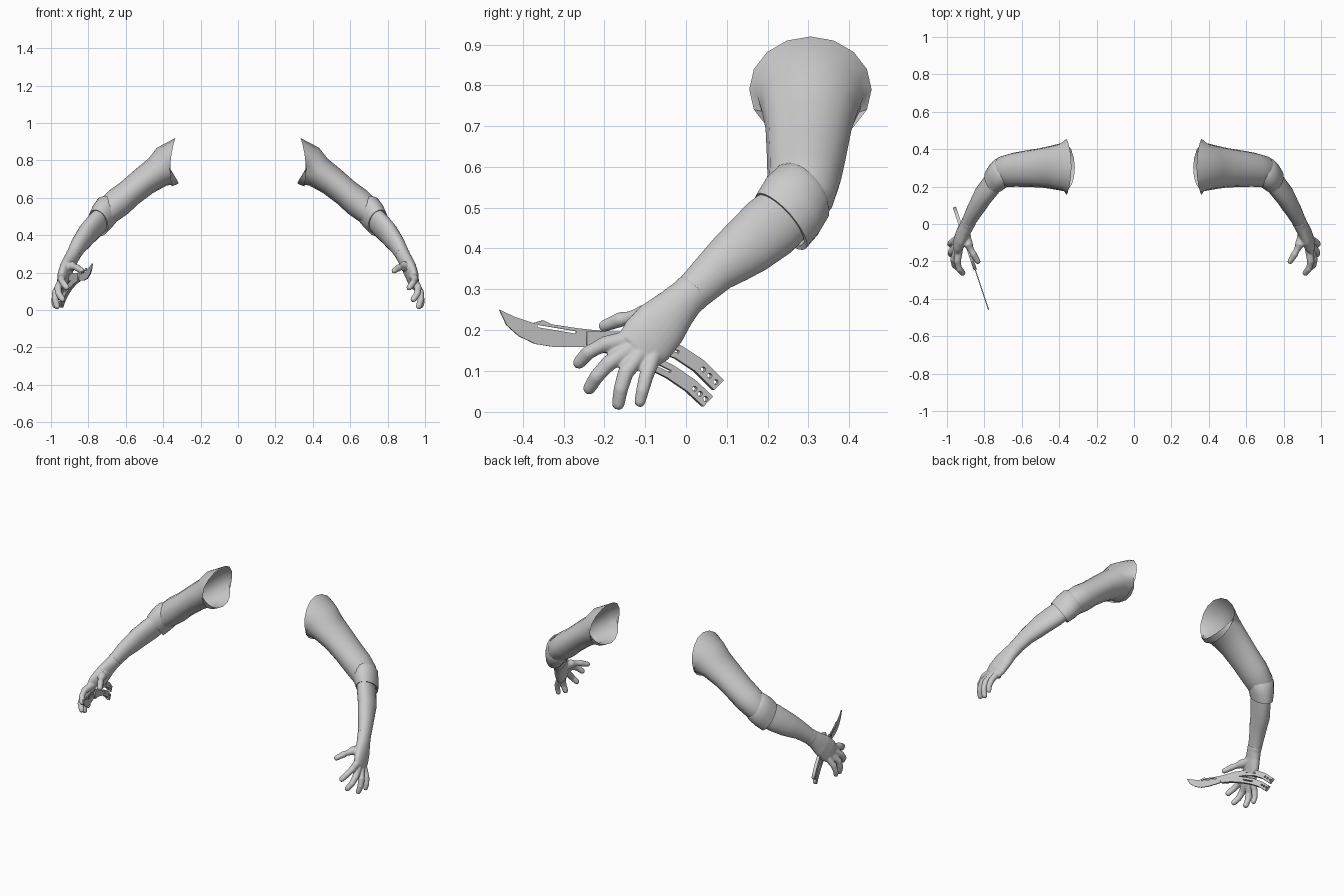
import bpy, bmesh, math
from mathutils import Vector, Matrix

cube = bpy.data.objects.get("Cube")
if cube:
    bpy.data.objects.remove(cube, do_unlink=True)

grey = bpy.data.materials.new("plain grey")
grey.use_nodes = True
grey.diffuse_color = (0.6, 0.6, 0.6, 1)
grey.node_tree.nodes["Principled BSDF"].inputs["Base Color"].default_value = (0.6, 0.6, 0.6, 1)

ACROSS = Vector((0, 0.64, -0.77))   # wide direction of forearm and palm


def loft(bm, rings, ref, n=20, side=1, axis=None, start=None, caps=False, saddle=0):
    """Skin elliptical rings (x, y, z, wide radius, thin radius) along a path."""
    pts = [Vector(r[:3]) for r in rings]
    loops = []
    for i, r in enumerate(rings):
        t = pts[min(i + 1, len(pts) - 1)] - pts[max(i - 1, 0)]
        t = Vector(axis) if axis else t
        if i == 0 and start:
            t = Vector(start)
        t.normalize()
        u = (ref - t * ref.dot(t)).normalized()
        v = t.cross(u)
        loop = []
        for k in range(n):
            a = math.tau * k / n
            p = pts[i] + u * r[3] * math.cos(a) + v * r[4] * math.sin(a)
            if i == 0:
                p.x += saddle * math.cos(a) ** 2
            loop.append(bm.verts.new((p.x * side, p.y, p.z)))
        loops.append(loop)
    for a, b in zip(loops, loops[1:]):
        for k in range(n):
            bm.faces.new((a[k], a[(k + 1) % n], b[(k + 1) % n], b[k]))
    if caps:
        bm.faces.new(loops[0])
        bm.faces.new(loops[-1])


def finish(bm, name, sharp=50):
    bmesh.ops.recalc_face_normals(bm, faces=bm.faces[:])
    mesh = bpy.data.meshes.new(name)
    bm.to_mesh(mesh)
    bm.free()
    mesh.materials.append(grey)
    ob = bpy.data.objects.new(name, mesh)
    bpy.context.collection.objects.link(ob)
    for p in mesh.polygons:
        p.use_smooth = True
    mesh.set_sharp_from_angle(angle=math.radians(sharp))
    return ob


def finger(bm, path, side):
    """Tapered tube with a rounded tip."""
    rings = [(*p[:3], p[3], p[3]) for p in path]
    end, prev, r = Vector(path[-1][:3]), Vector(path[-2][:3]), path[-1][3]
    d = (end - prev).normalized()
    for along, size in ((0.5, 0.85), (0.85, 0.5)):
        rings.append((*(end + d * r * along), r * size, r * size))
    loft(bm, rings, Vector((0.3, 0.9, 0.1)), 12, side, caps=True)


sleeve = [(0.345, 0.305, 0.79, 0.15, 0.13), (0.375, 0.305, 0.772, 0.13, 0.112),
          (0.43, 0.303, 0.738, 0.118, 0.087), (0.50, 0.30, 0.69, 0.105, 0.079),
          (0.58, 0.295, 0.625, 0.097, 0.075), (0.64, 0.29, 0.576, 0.091, 0.08),
          (0.69, 0.28, 0.533, 0.086, 0.074), (0.72, 0.26, 0.50, 0.07, 0.06)]
cuff = [(0.685, 0.295, 0.55, 0.076, 0.066), (0.695, 0.287, 0.538, 0.088, 0.074),
        (0.722, 0.26, 0.503, 0.094, 0.07), (0.748, 0.233, 0.466, 0.09, 0.06),
        (0.747, 0.234, 0.468, 0.078, 0.051), (0.73, 0.25, 0.49, 0.076, 0.05)]
forearm = [(0.73, 0.25, 0.49, 0.076, 0.05), (0.765, 0.205, 0.451, 0.08, 0.051),
           (0.808, 0.15, 0.405, 0.073, 0.05), (0.83, 0.11, 0.375, 0.065, 0.047),
           (0.853, 0.072, 0.345, 0.055, 0.043), (0.885, 0.012, 0.288, 0.046, 0.036)]
palm = [(0.88, 0.02, 0.296, 0.048, 0.039), (0.889, 0.0, 0.278, 0.048, 0.037),
        (0.903, -0.025, 0.253, 0.054, 0.036), (0.92, -0.06, 0.215, 0.067, 0.035),
        (0.935, -0.095, 0.175, 0.07, 0.031), (0.945, -0.12, 0.148, 0.061, 0.023)]
fingers = [
    [(0.935, -0.13, 0.18, 0.022), (0.945, -0.20, 0.165, 0.02), (0.935, -0.24, 0.145, 0.018), (0.916, -0.262, 0.12, 0.016)],
    [(0.942, -0.13, 0.158, 0.022), (0.963, -0.19, 0.118, 0.02), (0.958, -0.22, 0.085, 0.018), (0.938, -0.237, 0.057, 0.016)],
    [(0.945, -0.11, 0.145, 0.022), (0.975, -0.148, 0.095, 0.02), (0.978, -0.16, 0.055, 0.018), (0.967, -0.166, 0.019, 0.016)],
    [(0.945, -0.08, 0.135, 0.02), (0.975, -0.098, 0.085, 0.018), (0.983, -0.107, 0.05, 0.016), (0.98, -0.113, 0.024, 0.014)],
    [(0.905, -0.04, 0.23, 0.032), (0.886, -0.11, 0.235, 0.026), (0.86, -0.16, 0.226, 0.019), (0.835, -0.2, 0.21, 0.015)],
]

for label, side in (("left", 1), ("right", -1)):
    # Sleeve, open at the shoulder
    bm = bmesh.new()
    loft(bm, sleeve, Vector((0, 1, 0)), 16, side, start=(1, 0, 0.08), saddle=0.016)
    finish(bm, label + "_sleeve")

    # Rolled cuff at the elbow
    bm = bmesh.new()
    loft(bm, cuff, ACROSS, 24, side, axis=(0.48, -0.65, -0.59))
    finish(bm, label + "_cuff")

    # Forearm
    bm = bmesh.new()
    loft(bm, forearm, ACROSS, 24, side)
    finish(bm, label + "_forearm")

    # Palm and fingers fused into one smooth hand
    bm = bmesh.new()
    loft(bm, palm, ACROSS, 24, side, caps=True)
    for path in fingers:
        finger(bm, path, side)
    hand = finish(bm, label + "_hand")
    remesh = hand.modifiers.new("fuse", 'REMESH')
    remesh.mode = 'VOXEL'
    remesh.voxel_size = 0.004
    remesh.use_smooth_shade = True
    relax = hand.modifiers.new("relax", 'SMOOTH')
    relax.factor = 0.5
    relax.iterations = 6


def plate(name, outlines, half):
    """Flat plate in the knife plane; inner outlines become holes."""
    cu = bpy.data.curves.new(name, 'CURVE')
    cu.dimensions = '2D'
    cu.fill_mode = 'BOTH'
    cu.extrude = half
    for pts in outlines:
        sp = cu.splines.new('POLY')
        sp.points.add(len(pts) - 1)
        for p, q in zip(sp.points, pts):
            p.co = (q[0], q[1], 0, 1)
        sp.use_cyclic_u = True
    tmp = bpy.data.objects.new(name + "_outline", cu)
    bpy.context.collection.objects.link(tmp)
    dg = bpy.context.evaluated_depsgraph_get()
    mesh = bpy.data.meshes.new_from_object(tmp.evaluated_get(dg))
    bpy.data.objects.remove(tmp, do_unlink=True)
    s = -1 / 3
    mesh.transform(Matrix(((s, 0, 0.95, -0.93), (1, 0, 0.316, 0), (0, 1, 0, 0), (0, 0, 0, 1))))
    mesh.materials.clear()
    mesh.materials.append(grey)
    ob = bpy.data.objects.new(name, mesh)
    bpy.context.collection.objects.link(ob)


def band(path, w):
    """Closed outline at distance w on both sides of a path."""
    pts = [Vector(p) for p in path]
    up, down = [], []
    for i, p in enumerate(pts):
        d = (pts[min(i + 1, len(pts) - 1)] - pts[max(i - 1, 0)]).normalized()
        nrm = Vector((-d.y, d.x)) * w
        up.append(p + nrm)
        down.append(p - nrm)
    return up + down[::-1]


def circle(c, r, n=12):
    return [(c[0] + r * math.cos(math.tau * k / n), c[1] + r * math.sin(math.tau * k / n)) for k in range(n)]


# Knife blade with a thin slot
blade = [(-0.458, 0.25), (-0.42, 0.232), (-0.375, 0.217), (-0.35, 0.224), (-0.33, 0.214),
         (-0.27, 0.205), (-0.2, 0.197), (-0.2, 0.16), (-0.27, 0.158), (-0.32, 0.158),
         (-0.37, 0.166), (-0.41, 0.185), (-0.44, 0.212)]
plate("knife_blade", [blade, band([(-0.365, 0.21), (-0.27, 0.194)], 0.003)], 0.003)

# Two curved handles with slots and round holes
handles = {
    "upper": [(-0.245, 0.18), (-0.16, 0.18), (-0.08, 0.168), (-0.02, 0.146), (0.03, 0.113), (0.078, 0.065)],
    "lower": [(-0.235, 0.17), (-0.17, 0.155), (-0.1, 0.128), (-0.04, 0.098), (0.01, 0.064), (0.052, 0.025)],
}
for label, path in handles.items():
    a, b = Vector(path[-2]), Vector(path[-1])
    holes = [circle(a.lerp(b, f), 0.006) for f in (0.2, 0.52, 0.84)]
    plate(label + "_handle", [band(path, 0.017), band(path[2:4], 0.003)] + holes, 0.009)
